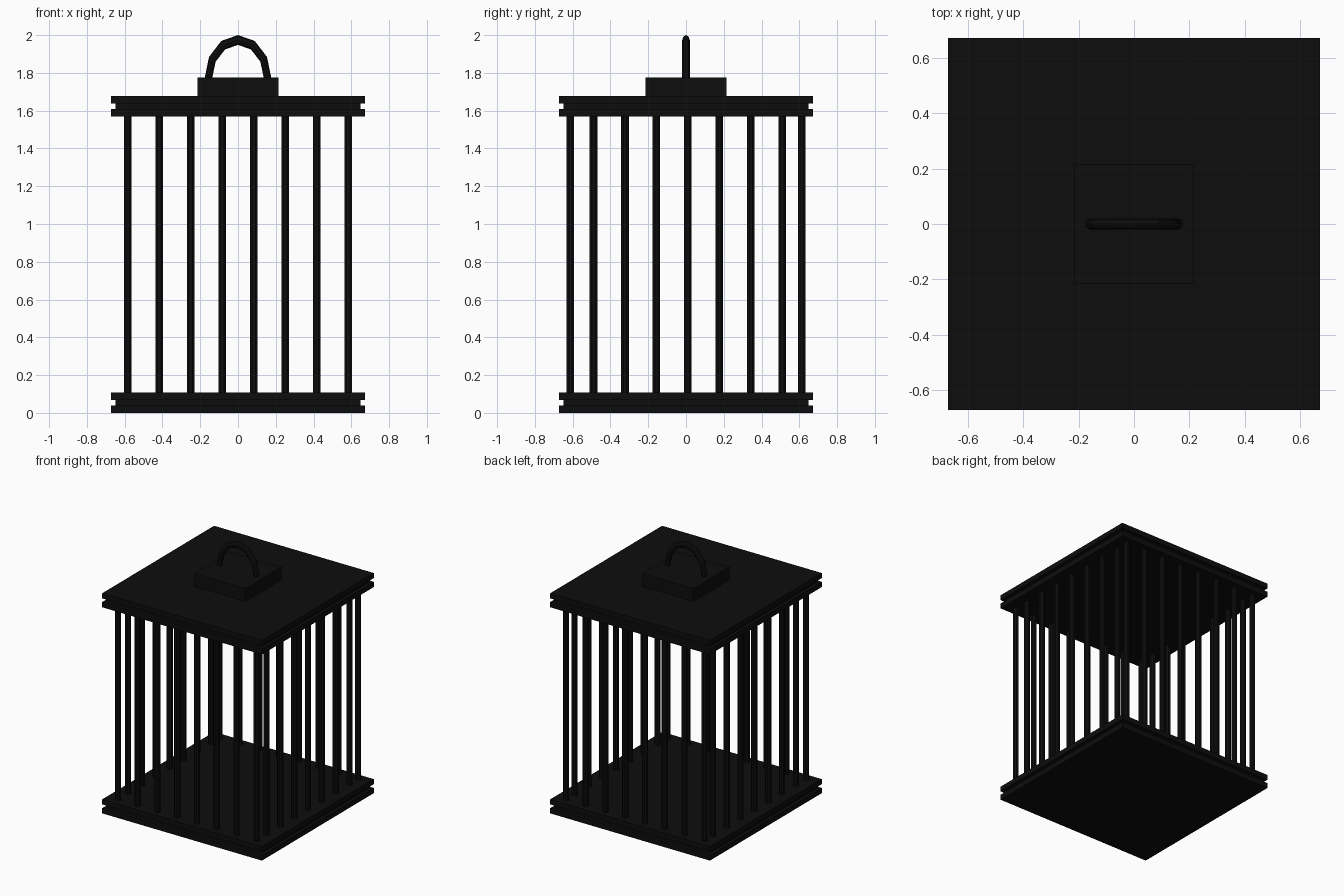
import bpy, bmesh, math
from mathutils import Matrix, Vector

if "Cube" in bpy.data.objects:
    bpy.data.objects.remove(bpy.data.objects["Cube"])

black = bpy.data.materials.new("black_iron")
black.diffuse_color = (0.004, 0.004, 0.004, 1)
black.use_nodes = True
black.node_tree.nodes["Principled BSDF"].inputs["Base Color"].default_value = black.diffuse_color


def finish(name, bm):
    bmesh.ops.recalc_face_normals(bm, faces=bm.faces)
    me = bpy.data.meshes.new(name)
    bm.to_mesh(me)
    bm.free()
    me.materials.append(black)
    ob = bpy.data.objects.new(name, me)
    bpy.context.collection.objects.link(ob)
    return ob


def slab(name, half, z0, z1):
    bm = bmesh.new()
    m = Matrix.Translation((0, 0, (z0 + z1) / 2)) @ Matrix.Diagonal((2 * half, 2 * half, z1 - z0, 1))
    bmesh.ops.create_cube(bm, size=1, matrix=m)
    return finish(name, bm)


def bars(name, spots, z0=0.10, z1=1.58, radius=0.022):
    bm = bmesh.new()
    for x, y in spots:
        m = Matrix.Translation((x, y, (z0 + z1) / 2)) @ Matrix.Rotation(math.pi / 8, 4, 'Z')
        bmesh.ops.create_cone(bm, cap_ends=True, segments=8, radius1=radius,
                              radius2=radius, depth=z1 - z0, matrix=m)
    return finish(name, bm)


# Floor and roof: two wide plates with a recessed layer between
for part, z in (("floor", 0.0), ("roof", 1.57)):
    slab(part + "_lower_plate", 0.673, z, z + 0.04)
    slab(part + "_recess", 0.648, z + 0.04, z + 0.068)
    slab(part + "_upper_plate", 0.673, z + 0.068, z + 0.107)

# Bars: eight on front and back, seven on each side
step = 1 / 6
for part, s in (("front", -1), ("back", 1)):
    bars(part + "_bars", [((i - 3.5) * step, s * 0.612) for i in range(8)])
for part, s in (("left", -1), ("right", 1)):
    bars(part + "_bars", [(s * 0.583, -0.49 + i * step) for i in range(7)])

# Handle block on the roof
slab("handle_block", 0.215, 1.677, 1.775)

# Handle: stretched half ring, 30 degree steps
bm = bmesh.new()
rings = []
for i in range(7):
    a = math.pi * i / 6
    ring = []
    for j in range(8):
        b = 2 * math.pi * j / 8
        r = 0.157 + 0.02 * math.cos(b)
        ring.append(bm.verts.new(Vector((r * math.cos(a), 0.02 * math.sin(b),
                                         1.77 + 1.3 * r * math.sin(a)))))
    rings.append(ring)
for p, q in zip(rings, rings[1:]):
    for j in range(8):
        k = (j + 1) % 8
        bm.faces.new((p[j], p[k], q[k], q[j]))
bm.faces.new(rings[0])
bm.faces.new(rings[-1])
finish("handle", bm)
